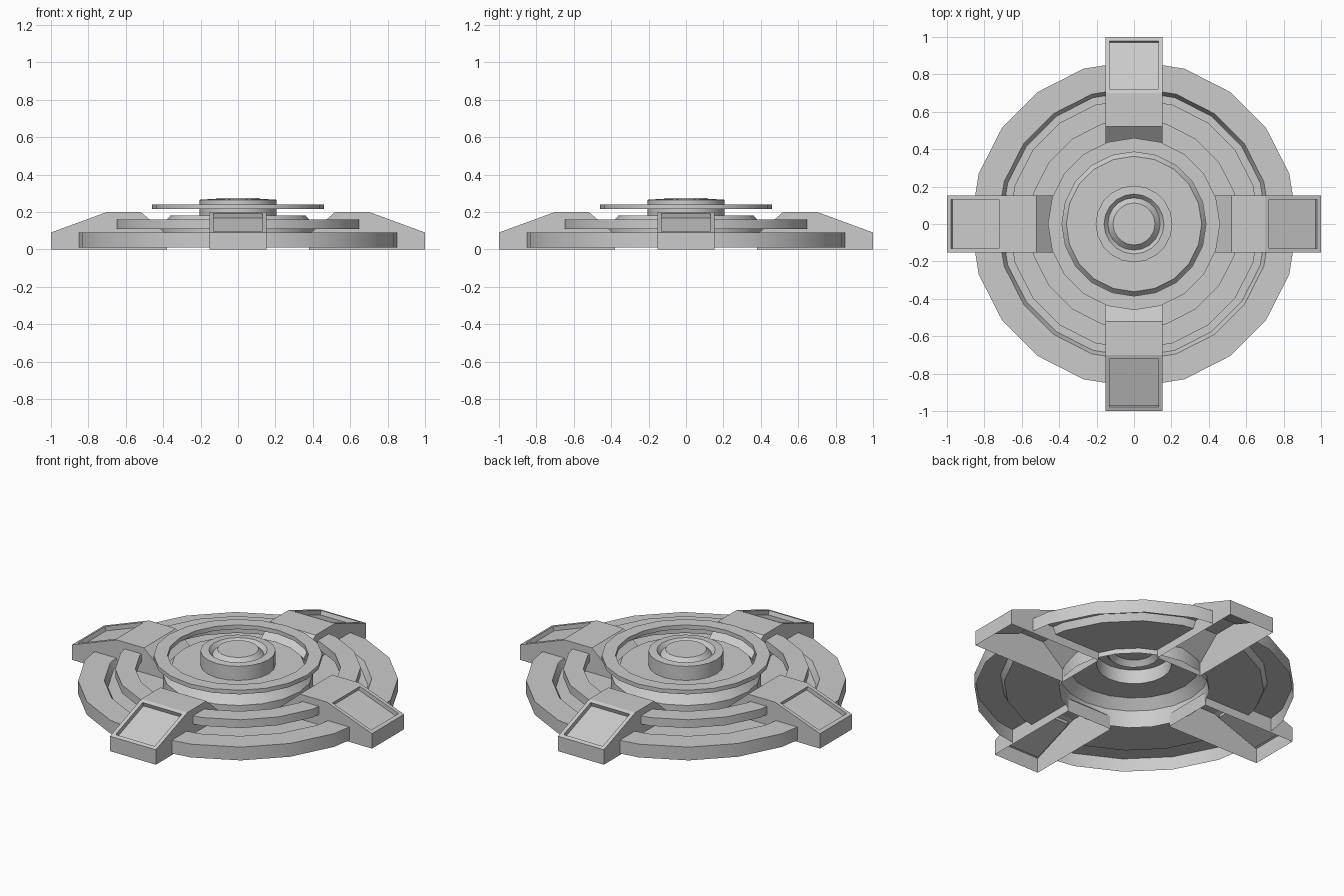
import bpy, bmesh, math
from mathutils import Vector

if "Cube" in bpy.data.objects:
    bpy.data.objects.remove(bpy.data.objects["Cube"])

SIDES = 20
HALF = 0.153   # half width of the four arms


def finish(bm, name, smooth=True):
    bmesh.ops.remove_doubles(bm, verts=bm.verts, dist=1e-5)
    mesh = bpy.data.meshes.new(name)
    bm.to_mesh(mesh)
    bm.free()
    ob = bpy.data.objects.new(name, mesh)
    bpy.context.collection.objects.link(ob)
    if smooth:
        bpy.ops.object.select_all(action='DESELECT')
        ob.select_set(True)
        bpy.context.view_layer.objects.active = ob
        bpy.ops.object.shade_smooth_by_angle(angle=math.radians(25))
    return ob


def lathe(name, profile, closed=False, gaps=False):
    """Revolve (radius, z) points, listed from outside to inside over the top."""
    bm = bmesh.new()
    rings = []
    for r, z in profile:
        rings.append([bm.verts.new((r * math.cos(math.tau * i / SIDES),
                                    r * math.sin(math.tau * i / SIDES), z))
                      for i in range(SIDES)])
    pairs = list(zip(rings, rings[1:]))
    if closed:
        pairs.append((rings[-1], rings[0]))
    for a, b in pairs:
        for i in range(SIDES):
            j = (i + 1) % SIDES
            bm.faces.new((a[i], a[j], b[j], b[i]))
    if not closed and profile[-1][0] < 0.2:
        bm.faces.new(rings[-1])
    if gaps:  # leave out the strips taken up by the arms
        for axis in (Vector((1, 0, 0)), Vector((0, 1, 0))):
            for s in (-HALF, HALF):
                bmesh.ops.bisect_plane(bm, geom=bm.verts[:] + bm.edges[:] + bm.faces[:],
                                       plane_co=axis * s, plane_no=axis)
        cut = [f for f in bm.faces
               if min(abs(f.calc_center_median().x), abs(f.calc_center_median().y)) < HALF - 1e-4]
        bmesh.ops.delete(bm, geom=cut, context='FACES')
    return finish(bm, name)


# Open base shell: rim, top band and sunken floor
lathe("base_disc", [(0.873, 0.01), (0.873, 0.09), (0.73, 0.09), (0.71, 0.05), (0.41, 0.05)], gaps=True)

# Raised band between the arms
lathe("middle_ring", [(0.67, 0.11), (0.67, 0.16), (0.56, 0.16), (0.56, 0.11)], closed=True, gaps=True)

# Central drum with hub and knob, open below
lathe("central_hub", [(0.41, 0.02), (0.41, 0.125), (0.362, 0.18), (0.205, 0.18), (0.205, 0.265),
                      (0.16, 0.268), (0.14, 0.245), (0.112, 0.275)])

# Floating upper ring
lathe("upper_ring", [(0.46, 0.215), (0.46, 0.24), (0.385, 0.24), (0.385, 0.215)], closed=True)


# Arms: open-bottomed wedges with a recessed panel on the outer slope
def arm(name, angle):
    bm = bmesh.new()
    prof = [(1, 0), (1, 0.09), (0.7, 0.2), (0.52, 0.2), (0.38, 0.08), (0.38, 0)]
    a = [bm.verts.new((x, -HALF, z)) for x, z in prof]
    b = [bm.verts.new((x, HALF, z)) for x, z in prof]
    faces = [bm.faces.new((a[i], b[i], b[i + 1], a[i + 1])) for i in range(5)]
    bm.faces.new(a)
    bm.faces.new(b[::-1])
    bmesh.ops.recalc_face_normals(bm, faces=bm.faces[:])
    slope = faces[1]
    slope.normal_update()
    if slope.normal.z < 0:
        bmesh.ops.reverse_faces(bm, faces=bm.faces[:])
    bm.normal_update()
    bmesh.ops.inset_individual(bm, faces=[slope], thickness=0.032)
    bm.normal_update()
    bmesh.ops.inset_individual(bm, faces=[slope], thickness=0.0002, depth=-0.025)
    ob = finish(bm, name, smooth=False)
    ob.rotation_euler.z = angle


for k, side in enumerate(("right", "back", "left", "front")):
    arm(side + "_arm", k * math.pi / 2)
